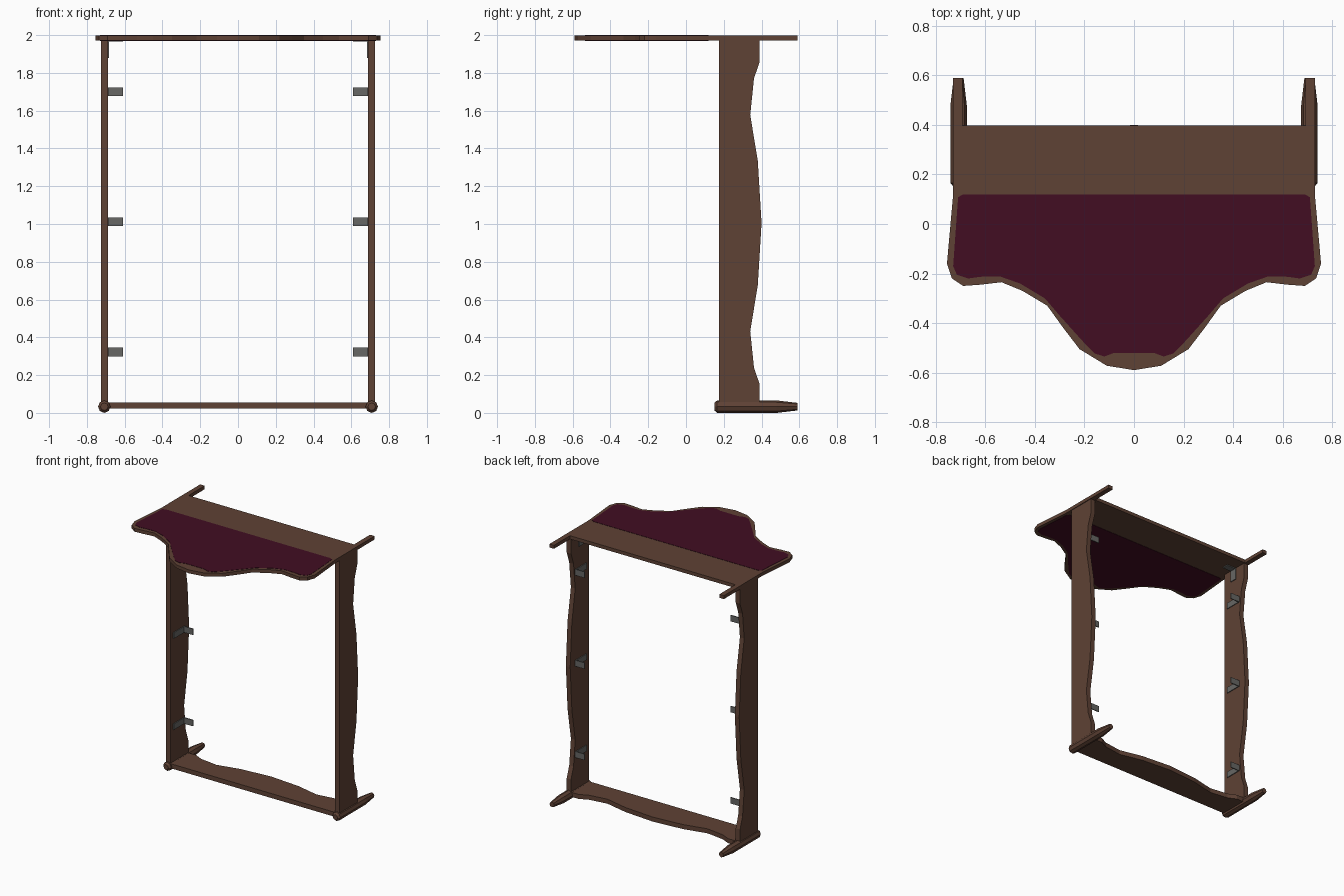
import bpy, bmesh, math

if "Cube" in bpy.data.objects:
    bpy.data.objects.remove(bpy.data.objects["Cube"])


def material(name, rgb):
    m = bpy.data.materials.new(name)
    m.diffuse_color = (*rgb, 1)
    m.use_nodes = True
    m.node_tree.nodes["Principled BSDF"].inputs["Base Color"].default_value = m.diffuse_color
    return m


WOOD = material("brown wood", (0.113, 0.054, 0.035))
FABRIC = material("burgundy fabric", (0.054, 0.0042, 0.0165))
METAL = material("grey metal", (0.135, 0.135, 0.128))


def finish(bm, name, mat):
    bmesh.ops.recalc_face_normals(bm, faces=bm.faces[:])
    me = bpy.data.meshes.new(name)
    bm.to_mesh(me)
    bm.free()
    me.materials.append(mat)
    ob = bpy.data.objects.new(name, me)
    bpy.context.collection.objects.link(ob)
    return ob


def extrude(name, pts, direction, mat):
    """Flat polygon of 3D points pushed along a direction."""
    bm = bmesh.new()
    face = bm.faces.new([bm.verts.new(p) for p in pts])
    ret = bmesh.ops.extrude_face_region(bm, geom=[face], use_keep_orig=True)
    verts = [g for g in ret["geom"] if isinstance(g, bmesh.types.BMVert)]
    bmesh.ops.translate(bm, verts=verts, vec=direction)
    return finish(bm, name, mat)


def box(name, x, y, z, mat):
    pts = [(x[0], y[0], z[0]), (x[1], y[0], z[0]), (x[1], y[1], z[0]), (x[0], y[1], z[0])]
    return extrude(name, pts, (0, 0, z[1] - z[0]), mat)


def mirrored(half):
    return half + [(-x, y) for x, y in reversed(half) if x > 0]


# headboard: right half of the outline, from back to front centre
board = [(0.73, 0.398), (0.73, 0.12), (0.755, -0.16), (0.735, -0.22), (0.69, -0.25),
         (0.62, -0.245), (0.535, -0.235), (0.45, -0.27), (0.35, -0.33), (0.285, -0.42),
         (0.22, -0.505), (0.11, -0.572), (0, -0.59)]
extrude("headboard", [(x, y, 1.972) for x, y in mirrored(board)], (0, 0, 0.026), WOOD)

# upholstered panel, showing on both faces of the headboard
panel = [(0.69, 0.12), (0.71, 0.108), (0.73, -0.17), (0.715, -0.205), (0.67, -0.22),
         (0.62, -0.213), (0.54, -0.212), (0.46, -0.24), (0.36, -0.30), (0.30, -0.37),
         (0.21, -0.47), (0.16, -0.522), (0.12, -0.535), (0.08, -0.52), (0, -0.52)]
extrude("headboard_panel", [(x, y, 1.97) for x, y in mirrored(panel)], (0, 0, 0.03), FABRIC)

# wavy edge shared by the rails: (fraction from the middle to the end, y)
half_wave = [(0, 0.40), (0.34, 0.38), (0.59, 0.34), (0.79, 0.36), (0.88, 0.39), (1, 0.39)]
wave = [(-t, y) for t, y in reversed(half_wave[1:])] + half_wave


def rail_outline(mid, half):
    pts = [(mid + t * half, y) for t, y in wave]
    return pts + [(mid + half, 0.175), (mid - half, 0.175)]


# foot board between the feet
extrude("foot_rail", [(x, y, 0.022) for x, y in rail_outline(0, 0.71)], (0, 0, 0.034), WOOD)


def foot(name, cx, cz):
    """Eight-sided foot tapering at both ends."""
    bm = bmesh.new()
    rings = []
    for y, r in ((0.15, 0.02), (0.165, 0.033), (0.48, 0.033), (0.59, 0.02)):
        rings.append([bm.verts.new((cx + r * math.cos(i * math.pi / 4), y,
                                    cz + r * math.sin(i * math.pi / 4))) for i in range(8)])
    for a, b in zip(rings, rings[1:]):
        for i in range(8):
            bm.faces.new((a[i], a[(i + 1) % 8], b[(i + 1) % 8], b[i]))
    bm.faces.new(rings[0])
    bm.faces.new(rings[-1])
    return finish(bm, name, WOOD)


def span(s, a, b):
    return tuple(sorted((s * a, s * b)))


for side, s in (("left", -1), ("right", 1)):
    # long side rail
    extrude(side + "_side_rail", [(s * 0.689, y, z) for z, y in rail_outline(1.005, 0.97)],
            (s * 0.036, 0, 0), WOOD)
    # feet at both ends
    foot(side + "_foot", s * 0.708, 0.033)
    box(side + "_headboard_leg", span(s, 0.692, 0.73), (0.39, 0.59), (1.972, 1.998), WOOD)
    # angle brackets holding the slats
    for i, z in enumerate((0.322, 1.012, 1.70)):
        zr = (z - 0.023, z + 0.023)
        name = f"{side}_slat_bracket_{i + 1}"
        box(name + "_plate", span(s, 0.683, 0.69), (0.21, 0.34), zr, METAL)
        box(name + "_arm", span(s, 0.61, 0.69), (0.333, 0.34), zr, METAL)
    # corner bracket under the headboard
    box(side + "_corner_bracket_plate", span(s, 0.683, 0.69), (0.25, 0.30), (1.88, 1.972), METAL)
    box(side + "_corner_bracket_arm", span(s, 0.61, 0.69), (0.25, 0.30), (1.965, 1.973), METAL)
